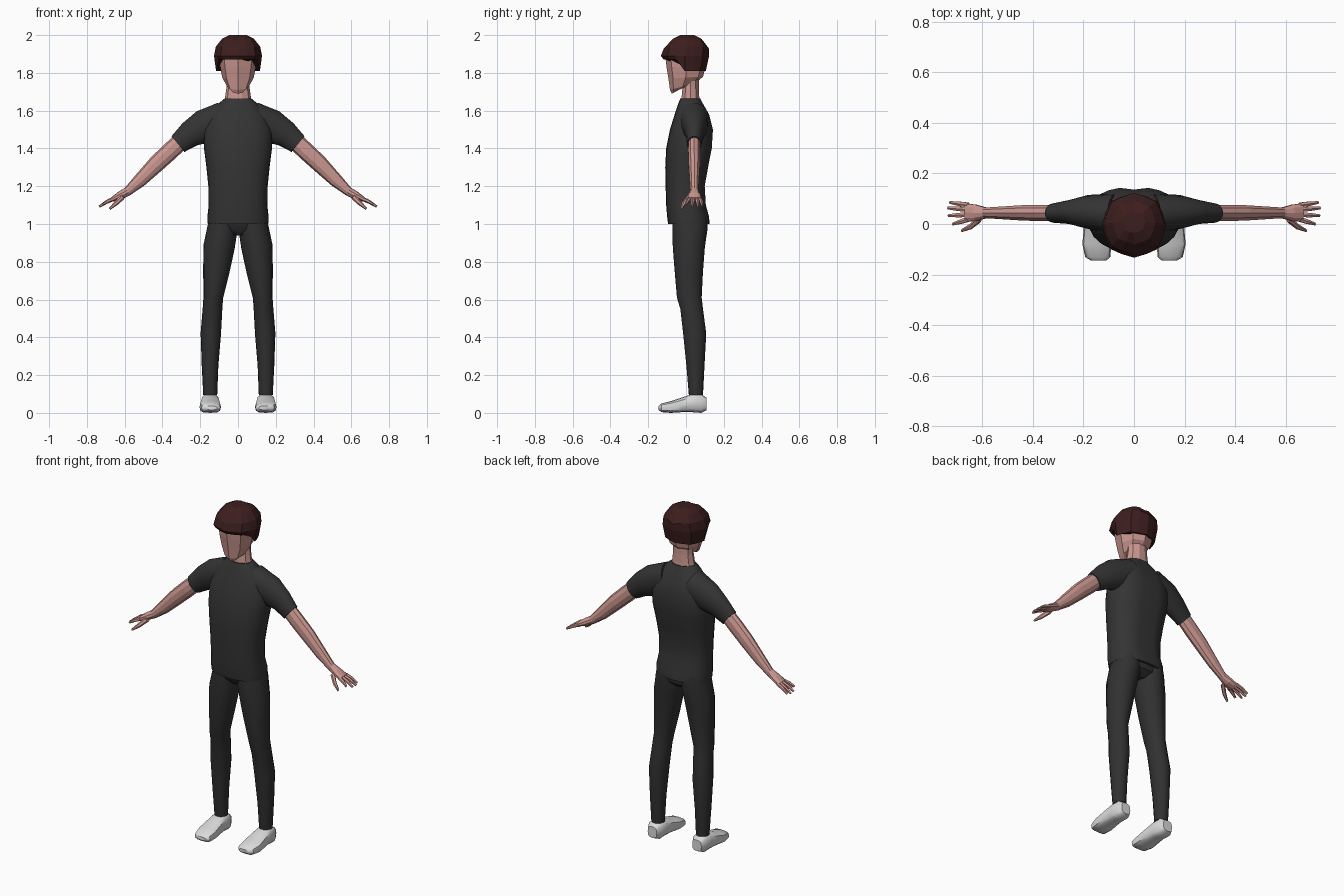
import bpy
import bmesh
from math import cos, sin, pi, copysign, radians
from mathutils import Vector

default_cube = bpy.data.objects.get("Cube")
if default_cube:
    bpy.data.objects.remove(default_cube, do_unlink=True)


def material(name, colour):
    mat = bpy.data.materials.new(name)
    mat.use_nodes = True
    rgba = (*colour, 1)
    mat.diffuse_color = rgba
    mat.node_tree.nodes["Principled BSDF"].inputs["Base Color"].default_value = rgba
    return mat


SKIN = material("skin", (0.6, 0.31, 0.28))
SHIRT = material("charcoal_shirt", (0.034, 0.034, 0.034))
TROUSERS = material("dark_trousers", (0.03, 0.03, 0.03))
HAIR = material("dark_brown_hair", (0.046, 0.013, 0.013))
SHOE = material("white_shoe", (0.7, 0.7, 0.7))


def loft(name, rings, mat, sides=16, power=1.0, smooth=True, side=1, tweak=None):
    """Skin a run of cross-sections, each a centre with two half-axis vectors."""
    bm = bmesh.new()
    loops = []
    for level, (centre, u, v) in enumerate(rings):
        loop = []
        for i in range(sides):
            c, s = cos(2 * pi * i / sides), sin(2 * pi * i / sides)
            a, b = (copysign(abs(t) ** power, t) for t in (c, s))
            p = Vector(centre) + a * Vector(u) + b * Vector(v)
            if tweak:
                p = tweak(p, level, i)
            p.x *= side
            loop.append(bm.verts.new(p))
        loops.append(loop)
    for low, high in zip(loops, loops[1:]):
        for i in range(sides):
            j = (i + 1) % sides
            bm.faces.new((low[i], low[j], high[j], high[i]))
    bm.faces.new(loops[0])
    bm.faces.new(loops[-1])
    bmesh.ops.recalc_face_normals(bm, faces=bm.faces)
    mesh = bpy.data.meshes.new(name)
    bm.to_mesh(mesh)
    bm.free()
    mesh.materials.append(mat)
    if smooth:
        mesh.shade_smooth()
        mesh.set_sharp_from_angle(angle=radians(40))
    obj = bpy.data.objects.new(name, mesh)
    bpy.context.scene.collection.objects.link(obj)
    return obj


def level_rings(rows):
    """Rows of height, front, back, half width, rise towards the back."""
    return [((0, (f + b) / 2, z + rise / 2), (w, 0, 0), (0, (b - f) / 2, rise / 2))
            for z, f, b, w, rise in rows]


def limb_rings(rows):
    """Rows of x, z, front, back, half width, square to the limb's path."""
    rings = []
    for k, (x, z, f, b, w) in enumerate(rows):
        p, q = rows[max(k - 1, 0)], rows[min(k + 1, len(rows) - 1)]
        along = Vector((q[0] - p[0], 0, q[1] - p[1])).normalized()
        rings.append(((x, (f + b) / 2, z), (-along.z * w, 0, along.x * w),
                      (0, (b - f) / 2, 0)))
    return rings


def finger(name, points, radii, side):
    rings = [(p, (r * 0.6, 0, r * 0.8), (0, r, 0)) for p, r in zip(points, radii)]
    loft(name, rings, SKIN, sides=6, smooth=False, side=side)


# Shirt body, with a shallow channel down the spine
def spine(p, level, i):
    if p.y > 0 and abs(p.x) < 0.02 and 0 < level < 9:
        p.y -= 0.01
    return p


loft("shirt_body", level_rings([
    (1.0, -0.095, 0.125, 0.16, 0), (1.04, -0.1, 0.125, 0.162, 0),
    (1.1, -0.105, 0.108, 0.155, 0), (1.2, -0.108, 0.102, 0.157, 0),
    (1.3, -0.11, 0.12, 0.167, 0), (1.4, -0.105, 0.14, 0.18, 0),
    (1.5, -0.085, 0.146, 0.183, 0), (1.58, -0.06, 0.125, 0.15, 0),
    (1.64, -0.04, 0.09, 0.1, 0), (1.665, -0.03, 0.075, 0.07, 0)]),
    SHIRT, sides=24, power=0.85, tweak=spine)

# Trouser seat
loft("trouser_seat", level_rings([
    (0.94, -0.03, 0.07, 0.06, 0), (0.97, -0.06, 0.105, 0.13, 0),
    (1.03, -0.075, 0.115, 0.152, 0)]), TROUSERS, sides=20, power=0.85)

# Neck and head
loft("neck", level_rings([
    (1.62, -0.03, 0.08, 0.08, 0), (1.68, -0.025, 0.072, 0.067, 0),
    (1.73, -0.02, 0.07, 0.06, 0), (1.79, -0.02, 0.07, 0.06, 0)]),
    SKIN, sides=10, smooth=False)
loft("head", level_rings([
    (1.69, -0.075, 0.0, 0.034, 0.04), (1.71, -0.085, 0.05, 0.058, 0.035),
    (1.77, -0.093, 0.09, 0.083, 0.01), (1.83, -0.103, 0.104, 0.094, 0),
    (1.89, -0.11, 0.105, 0.1, 0), (1.94, -0.08, 0.08, 0.08, 0)]),
    SKIN, sides=8, power=0.9, smooth=False)


# Hair in chunky locks, with a high fringe and a centre parting
def style_hair(p, level, i):
    if i % 2:
        p.x *= 0.95
        p.y *= 0.95
    if level == 0:
        p.z = 1.87 if p.y < -0.035 else 1.81
    elif abs(p.x) < 0.005 and p.z > 1.93:
        p.z -= 0.012
    return p


loft("hair", level_rings([
    (1.82, -0.118, 0.105, 0.116, 0), (1.89, -0.133, 0.122, 0.127, 0),
    (1.94, -0.118, 0.122, 0.117, 0), (1.98, -0.08, 0.092, 0.085, 0),
    (2.0, -0.035, 0.05, 0.045, 0)]),
    HAIR, power=0.9, smooth=False, tweak=style_hair)

for side, label in ((1, "left"), (-1, "right")):
    # Sleeve, bare arm and palm
    loft(label + "_sleeve", limb_rings([
        (0.07, 1.565, -0.04, 0.12, 0.085), (0.18, 1.515, -0.02, 0.115, 0.09),
        (0.255, 1.475, 0.0, 0.095, 0.07), (0.318, 1.423, 0.005, 0.082, 0.054)]),
        SHIRT, side=side)
    loft(label + "_arm", limb_rings([
        (0.29, 1.45, 0.012, 0.076, 0.046), (0.36, 1.385, 0.01, 0.076, 0.047),
        (0.43, 1.32, 0.012, 0.076, 0.045), (0.52, 1.23, 0.018, 0.07, 0.036),
        (0.585, 1.172, 0.022, 0.066, 0.024), (0.625, 1.15, 0.01, 0.078, 0.022),
        (0.665, 1.13, 0.008, 0.083, 0.013)]),
        SKIN, sides=10, smooth=False, side=side)

    # Fingers fan out from the knuckles, thumb in front
    for name, y, spread, reach in (("index", 0.018, -0.018, 0.05), ("middle", 0.037, -0.004, 0.068),
                                   ("ring", 0.057, 0.006, 0.07), ("little", 0.075, 0.01, 0.062)):
        base = Vector((0.655, y, 1.134))
        tip = base + Vector((reach + 0.01, spread, -reach * 0.6))
        finger(f"{label}_{name}_finger", (base, (base + tip) / 2 + Vector((0, 0, 0.004)), tip),
               (0.011, 0.01, 0.006), side)
    finger(label + "_thumb", ((0.61, 0.02, 1.145), (0.645, -0.01, 1.11), (0.68, -0.026, 1.08)),
           (0.015, 0.012, 0.006), side)

    # Trouser leg
    loft(label + "_trouser_leg", limb_rings([
        (0.08, 1.04, -0.07, 0.112, 0.07), (0.082, 0.98, -0.072, 0.115, 0.08),
        (0.1, 0.88, -0.07, 0.1, 0.083), (0.115, 0.75, -0.06, 0.09, 0.07),
        (0.131, 0.61, -0.048, 0.083, 0.052), (0.135, 0.55, -0.03, 0.09, 0.052),
        (0.144, 0.42, -0.015, 0.107, 0.054), (0.148, 0.25, 0.002, 0.098, 0.044),
        (0.147, 0.095, 0.015, 0.09, 0.037)]), TROUSERS, side=side)

    # Shoe, lofted from toe to heel
    shoe = [((x, y, (low + high) / 2), (w, 0, 0), (0, 0, (high - low) / 2))
            for y, low, high, x, w in (
                (-0.145, 0.016, 0.036, 0.14, 0.03), (-0.13, 0.004, 0.05, 0.143, 0.05),
                (-0.08, 0.0, 0.062, 0.147, 0.057), (-0.02, 0.004, 0.082, 0.147, 0.052),
                (0.03, 0.004, 0.1, 0.147, 0.047), (0.08, 0.0, 0.1, 0.147, 0.045),
                (0.108, 0.014, 0.08, 0.147, 0.03))]
    loft(label + "_shoe", shoe, SHOE, sides=12, power=0.65, side=side)
